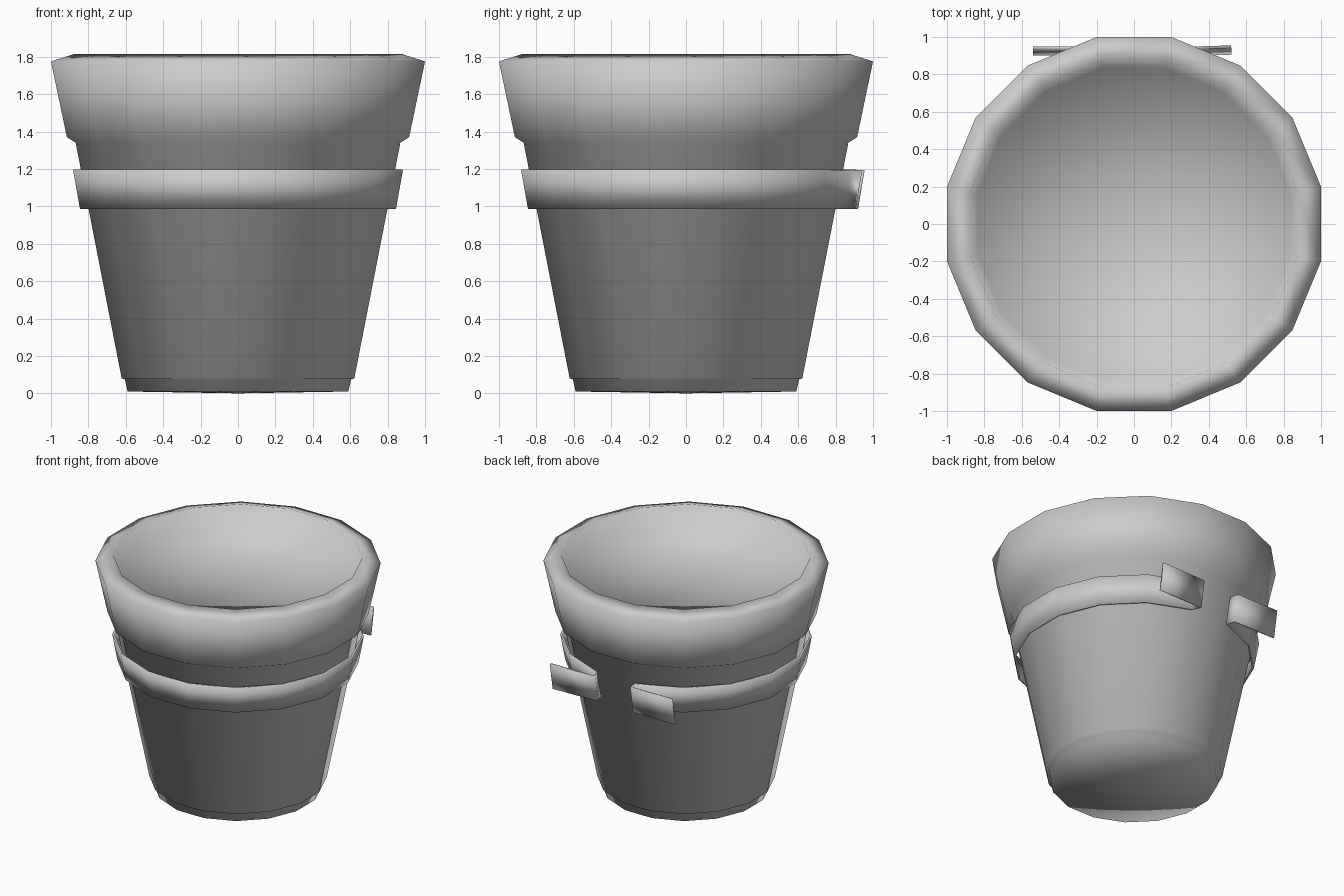
import bpy, bmesh, math

SIDES = 16
STEP = 2 * math.pi / SIDES
FLAT = 1 / math.cos(STEP / 2)      # across-flats radius to corner radius

cube = bpy.data.objects.get("Cube")
if cube:
    bpy.data.objects.remove(cube, do_unlink=True)

grey = bpy.data.materials.new("plain_grey")
grey.use_nodes = True
colour = (0.6, 0.6, 0.6, 1)
grey.diffuse_color = colour
grey.node_tree.nodes["Principled BSDF"].inputs["Base Color"].default_value = colour


def finish(bm, name):
    """Turn a bmesh into a smooth grey object."""
    for f in bm.faces:
        f.smooth = True
    mesh = bpy.data.meshes.new(name)
    bm.to_mesh(mesh)
    bm.free()
    mesh.materials.append(grey)
    obj = bpy.data.objects.new(name, mesh)
    bpy.context.collection.objects.link(obj)
    return obj


def loft(bm, rows, closed):
    """Join consecutive rows of vertices with quads."""
    for a, b in zip(rows, rows[1:]):
        n = len(a)
        for i in range(n if closed else n - 1):
            j = (i + 1) % n
            bm.faces.new((a[i], a[j], b[j], b[i]))


def fan(bm, ring, z):
    """Close a ring with triangles around a centre point."""
    centre = bm.verts.new((0, 0, z))
    for i in range(len(ring)):
        bm.faces.new((ring[i], ring[(i + 1) % len(ring)], centre))


# Pot: foot, tapered body, flared rim and a fill sunk below the rim
profile = [(0.59, 0.01), (0.605, 0.075), (0.622, 0.08), (0.868, 1.34),
           (0.915, 1.37), (1.0, 1.775), (0.873, 1.815), (0.835, 1.665)]
bm = bmesh.new()
rings = [[bm.verts.new((r * FLAT * math.cos((k + 0.5) * STEP),
                        r * FLAT * math.sin((k + 0.5) * STEP), z))
          for k in range(SIDES)] for r, z in profile]
loft(bm, rings, True)
fan(bm, rings[0], 0)
fan(bm, rings[-1], 1.66)
bmesh.ops.recalc_face_normals(bm, faces=bm.faces)
finish(bm, "pot")


def strap_path(radius, lift):
    """Plan outline of the strap from one tab tip to the other."""
    arc = [(radius * FLAT * math.sin((k + 0.5) * STEP),
            radius * FLAT * math.cos((k + 0.5) * STEP)) for k in range(SIDES)]
    left = [(0.52, 0.905 + lift), (0.145, 0.9 + lift)]
    right = [(-0.185, 0.9 + lift), (-0.54, 0.9 + lift)]
    return left + arc + right


# Strap: thin flared band around the body, ends folded back into tabs behind
bm = bmesh.new()
loft(bm, [[bm.verts.new((x, y, z)) for x, y in strap_path(r, lift)]
          for r, lift, z in ((0.845, 0, 0.987), (0.882, 0.035, 1.195))], False)
strap = finish(bm, "strap")
solid = strap.modifiers.new("thickness", 'SOLIDIFY')
solid.thickness = 0.015
solid.offset = 1
